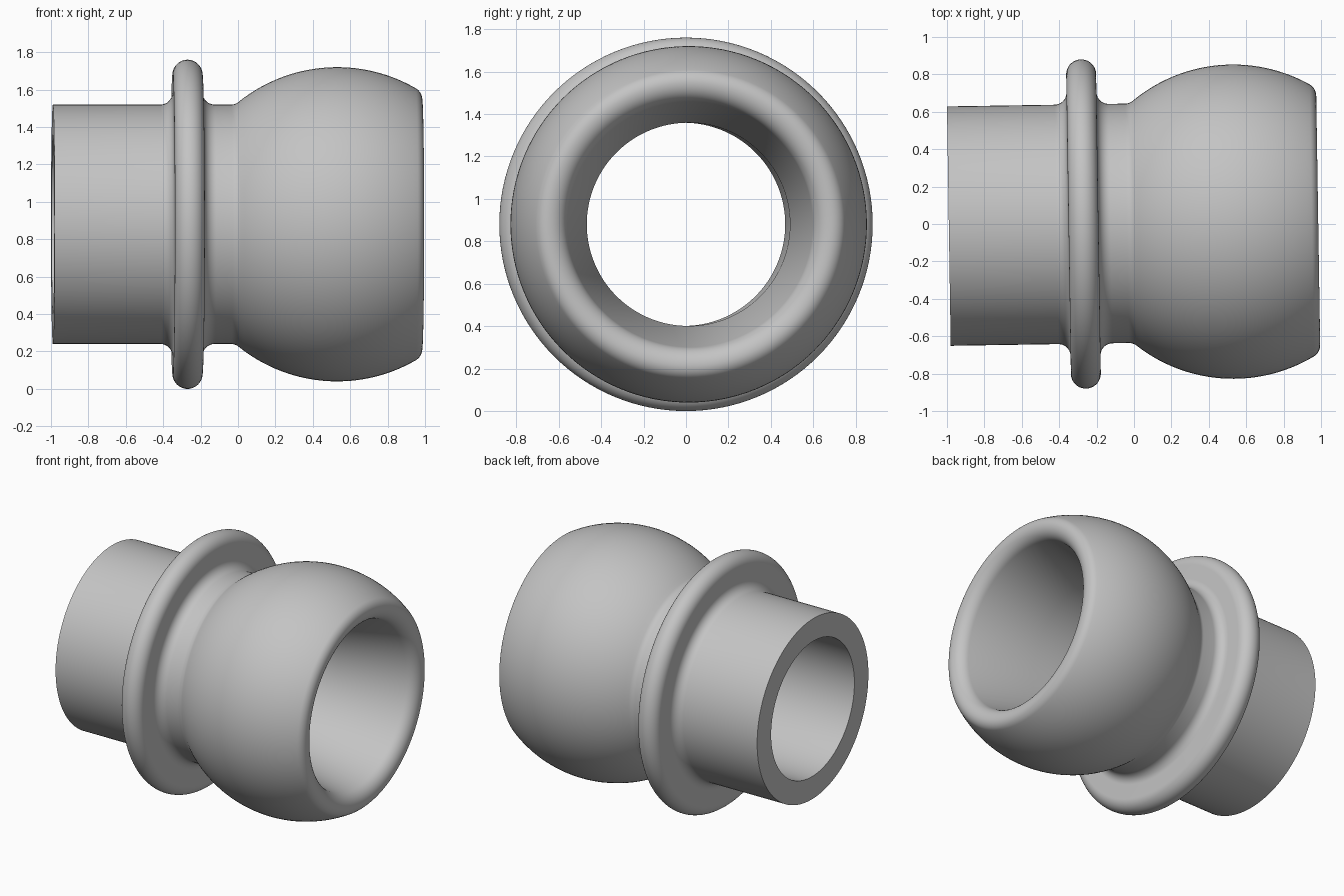
import bpy
import bmesh
from math import sin, cos, radians, degrees, atan2, sqrt, tau
from mathutils import Matrix

default = bpy.data.objects.get("Cube")
if default:
    bpy.data.objects.remove(default, do_unlink=True)

SEGMENTS = 128
TUBE_R, BORE_R = 0.64, 0.479
RING_X, RING_R, RING_HALF = -0.27, 0.88, 0.08
BALL_X, BALL_R = 0.53, 0.84
FILLET = 0.065
LIP_ANGLE, LIP_R, MOUTH_R = 60, 0.07, 0.09


def arc(cx, cr, radius, start, end, steps):
    """Points (axial, radial) along an arc, angles in degrees."""
    angles = [radians(start + (end - start) * i / steps) for i in range(steps + 1)]
    return [(cx + radius * cos(a), cr + radius * sin(a)) for a in angles]


# Plain tube end and the rounded flange with filleted roots
foot = RING_HALF + FILLET
profile = [(-0.99, BORE_R), (-0.99, TUBE_R)]
profile += arc(RING_X - foot, TUBE_R + FILLET, FILLET, -90, 0, 12)
profile += arc(RING_X, RING_R - RING_HALF, RING_HALF, 180, 0, 28)
profile += arc(RING_X + foot, TUBE_R + FILLET, FILLET, 180, 270, 12)

# Neck fillet running tangentially into the ball
neck_r = TUBE_R + FILLET
neck_dx = sqrt((BALL_R + FILLET) ** 2 - neck_r ** 2)
neck_angle = degrees(atan2(neck_r, neck_dx))
profile += arc(BALL_X - neck_dx, neck_r, FILLET, -90, -neck_angle, 6)
profile += arc(BALL_X, 0, BALL_R, 180 - neck_angle, LIP_ANGLE, 36)[1:]

# Rounded lip, then the tapered mouth down to the straight bore
a = radians(LIP_ANGLE)
lip_x = BALL_X + (BALL_R - LIP_R) * cos(a)
lip_r = (BALL_R - LIP_R) * sin(a)
profile += arc(lip_x, lip_r, LIP_R, LIP_ANGLE, 0, 10)[1:]
profile += arc(lip_x + LIP_R - MOUTH_R, lip_r, MOUTH_R, 0, -78, 14)[1:]
profile += [(0.45, BORE_R)]

# Revolve the closed profile about the x axis
bm = bmesh.new()
rings = []
for s in range(SEGMENTS):
    t = tau * s / SEGMENTS
    rings.append([bm.verts.new((x, r * cos(t), r * sin(t))) for x, r in profile])
count = len(profile)
for s in range(SEGMENTS):
    here, after = rings[s], rings[(s + 1) % SEGMENTS]
    for i in range(count):
        j = (i + 1) % count
        bm.faces.new((here[i], here[j], after[j], after[i]))
bmesh.ops.recalc_face_normals(bm, faces=bm.faces)

# The axis is turned slightly about the vertical through the flange
turn = Matrix.Rotation(radians(0.9), 4, "Z")
place = Matrix.Translation((RING_X, 0, RING_R))
bm.transform(place @ turn @ Matrix.Translation((-RING_X, 0, 0)))

mesh = bpy.data.meshes.new("pipe_fitting")
bm.to_mesh(mesh)
bm.free()
fitting = bpy.data.objects.new("pipe_fitting", mesh)
bpy.context.collection.objects.link(fitting)

# Single plain grey
grey = bpy.data.materials.new("plain grey")
grey.use_nodes = True
colour = (0.55, 0.55, 0.55, 1)
grey.diffuse_color = colour
grey.node_tree.nodes["Principled BSDF"].inputs["Base Color"].default_value = colour
mesh.materials.append(grey)

bpy.ops.object.select_all(action="DESELECT")
fitting.select_set(True)
bpy.context.view_layer.objects.active = fitting
bpy.ops.object.shade_smooth_by_angle(angle=radians(30))
